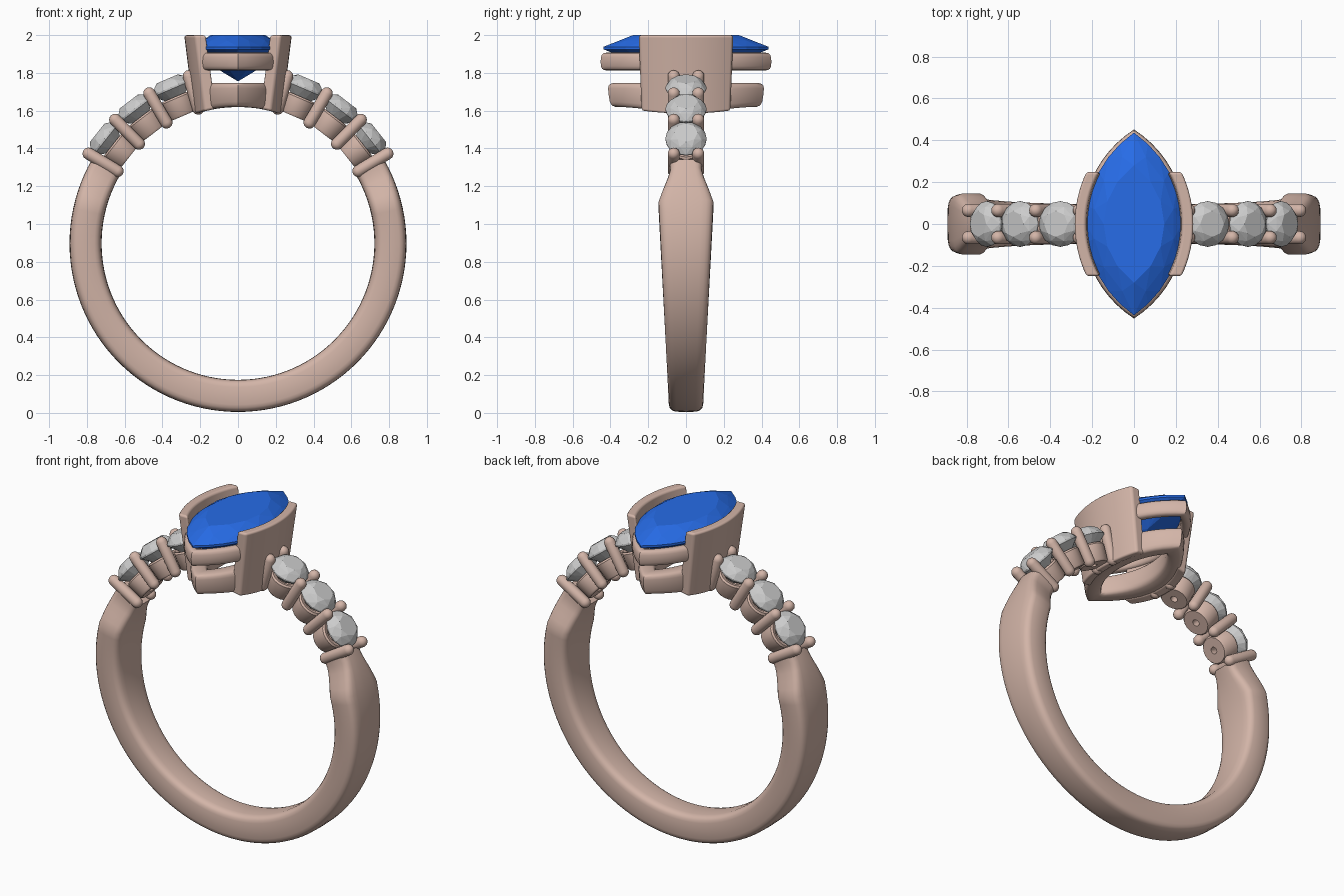
import bpy, bmesh
from math import sin, cos, pi, sqrt, radians, asin, copysign
from mathutils import Matrix, Vector

if "Cube" in bpy.data.objects:
    bpy.data.objects.remove(bpy.data.objects["Cube"])

CZ, RI, RO = 0.897, 0.722, 0.892   # ring centre height, inner and outer radius


def material(name, col):
    m = bpy.data.materials.new(name)
    m.diffuse_color = (*col, 1)
    m.use_nodes = True
    m.node_tree.nodes["Principled BSDF"].inputs["Base Color"].default_value = m.diffuse_color
    return m


GOLD = material("rose_metal", (0.65, 0.46, 0.39))
BLUE = material("blue_stone", (0.02, 0.15, 0.8))


def finish(name, bm, mat=None, smooth=None, matrix=None):
    bmesh.ops.recalc_face_normals(bm, faces=bm.faces)
    me = bpy.data.meshes.new(name)
    if matrix:
        bm.transform(matrix)
    bm.to_mesh(me)
    bm.free()
    if smooth:
        me.polygons.foreach_set("use_smooth", [True] * len(me.polygons))
        me.set_sharp_from_angle(angle=radians(smooth))
    if mat:
        me.materials.append(mat)
    ob = bpy.data.objects.new(name, me)
    bpy.context.collection.objects.link(ob)
    return ob


def loft(name, rings, mat, smooth=40, loop=False, matrix=None):
    """Skin closed rings; either cap the ends or join last to first."""
    bm = bmesh.new()
    vs = [[bm.verts.new(p) for p in r] for r in rings]
    n = len(rings[0])
    for a, b in zip(vs, vs[1:] + ([vs[0]] if loop else [])):
        for i in range(n):
            j = (i + 1) % n
            bm.faces.new((a[i], a[j], b[j], b[i]))
    if not loop:
        bm.faces.new(vs[0])
        bm.faces.new(vs[-1])
    return finish(name, bm, mat, smooth, matrix)


def gem(name, pts, mat=None, matrix=None):
    """Faceted stone as the hull of its facet corners."""
    bm = bmesh.new()
    for p in pts:
        bm.verts.new(p)
    bmesh.ops.convex_hull(bm, input=bm.verts)
    bmesh.ops.dissolve_limit(bm, angle_limit=radians(1), verts=bm.verts, edges=bm.edges)
    return finish(name, bm, mat, None, matrix)


def circle(r, z, n=20, off=0.0):
    return [(r * cos(2 * pi * (i + off) / n), r * sin(2 * pi * (i + off) / n), z) for i in range(n)]


def marquise(L, W, z, n=12, off=0.0):
    """Pointed oval made of two arcs, half length L along y, half width W."""
    R = (L * L + W * W) / (2 * W)
    A = asin(L / R)
    out = []
    for s in (1, -1):
        for i in range(n):
            a = A * (2 * (i + off) / n - 1)
            out.append((s * (R * cos(a) - R + W), s * R * sin(a), z))
    return out


def rounded(hx, hy, n=24, p=0.45):
    """Rounded-rectangle cross-section."""
    f = lambda v: copysign(abs(v) ** p, v)
    return [(hx * f(cos(2 * pi * i / n)), hy * f(sin(2 * pi * i / n))) for i in range(n)]


def radial(deg):
    """Frame on the ring whose z axis points outwards at the given angle."""
    return Matrix.Translation((0, 0, CZ)) @ Matrix.Rotation(radians(90 - deg), 4, 'Y')


# Shank: widens upwards, then pinches in at the shoulders
rings = []
for k in range(81):
    a = radians(30 - 240 * k / 80)
    z = CZ + 0.85 * sin(a)
    w = 0.09 + 0.056 * z / 1.1
    t = min(1, max(0, (asin(sin(a)) - radians(15)) / radians(11)))
    w += (0.085 - w) * t
    mid = (RI + RO) / 2
    rings.append([((mid + u) * cos(a), v, CZ + (mid + u) * sin(a))
                  for u, v in rounded((RO - RI) / 2, w)])
loft("shank", rings, GOLD, 50)

# Shoulders: three round stones in cups, held by shared pairs of prongs
cup = [(0.02, 0.735), (0.075, 0.735), (0.083, 0.745), (0.09, 0.835), (0.082, 0.845), (0.06, 0.84), (0.02, 0.79)]
pr, lo, hi = 0.032, 0.712, 0.955
ts = [radians(8 + 82 * i / 4) for i in range(5)]
capsule = [(pr * sin(t), lo + pr - pr * cos(t)) for t in ts] + \
          [(pr * sin(t), hi - pr + pr * cos(t)) for t in reversed(ts)]
for side in ("right", "left"):
    ang = (lambda d: d) if side == "right" else (lambda d: 180 - d)
    for i in range(3):
        m = radial(ang(38.2 + 14.3 * i))
        loft(f"{side}_cup_{i+1}", [circle(r, z) for r, z in cup], GOLD, 40, True, m)
        pts = circle(0.062, 0.948, 8) + circle(0.088, 0.931, 8, 0.5) + circle(0.109, 0.900, 16) \
            + circle(0.109, 0.890, 16) + circle(0.055, 0.838, 8, 0.5) + [(0, 0, 0.80)]
        gem(f"{side}_round_stone_{i+1}", pts, None, m)
    for i in range(4):
        for y in (-0.065, 0.065):
            m = radial(ang(31 + 14.2 * i)) @ Matrix.Translation((0, y, 0))
            loft(f"{side}_prong_{i+1}", [circle(r, z, 14) for r, z in capsule], GOLD, 60, False, m)

# Centre stone
pts = marquise(0.28, 0.145, 2.0, 6) + marquise(0.365, 0.195, 1.971, 6, 0.5) \
    + marquise(0.437, 0.23, 1.938) + marquise(0.437, 0.23, 1.925) \
    + marquise(0.22, 0.115, 1.82, 4, 0.5) + [(0, 0, 1.755)]
gem("centre_stone", pts, BLUE)

# Upper rail under the stone
loft("upper_rail", [marquise(0.42 + u, 0.215 + u, 1.86 + v, 20)
                    for u, v in rounded(0.032, 0.047, 16, 0.7)], GOLD, 50, True)

# Lower rail, its underside hollowed to the finger curve
rings = []
for u, v in rounded(1, 1, 20, 0.5):
    ring = []
    for (xo, yo, _), (xi, yi, _) in zip(marquise(0.418, 0.21, 0, 20), marquise(0.29, 0.105, 0, 20)):
        f, h = (u + 1) / 2, (v + 1) / 2
        s = 0.96 + 0.04 * h
        x, y = (xi + (xo - xi) * f) * s, (yi + (yo - yi) * f) * s
        zb = CZ + sqrt(RI * RI - x * x)
        ring.append((x, y, zb + (1.747 - zb) * h))
    rings.append(ring)
loft("lower_rail", rings, GOLD, 50, True)

# Leaning half-bezel walls on both sides of the stone
for side, s in (("right", 1), ("left", -1)):
    rings = []
    for k in range(17):
        y = 0.25 * (k / 8 - 1)
        ring = []
        for R, top in ((0.526, 1), (0.581, 1), (0.581, 0), (0.526, 0)):
            x = sqrt(R * R - y * y) - 0.296
            if top:
                ring.append((s * x, y, 2.0))
            else:
                x -= 0.053
                ring.append((s * x, y * 0.94, CZ + sqrt(RI * RI - x * x)))
        rings.append(ring)
    wall = loft(f"{side}_bezel_wall", rings, GOLD, 180)
    b = wall.modifiers.new("soft_edges", 'BEVEL')
    b.width, b.segments, b.harden_normals = 0.014, 3, True
    b.limit_method, b.angle_limit = 'ANGLE', radians(40)
